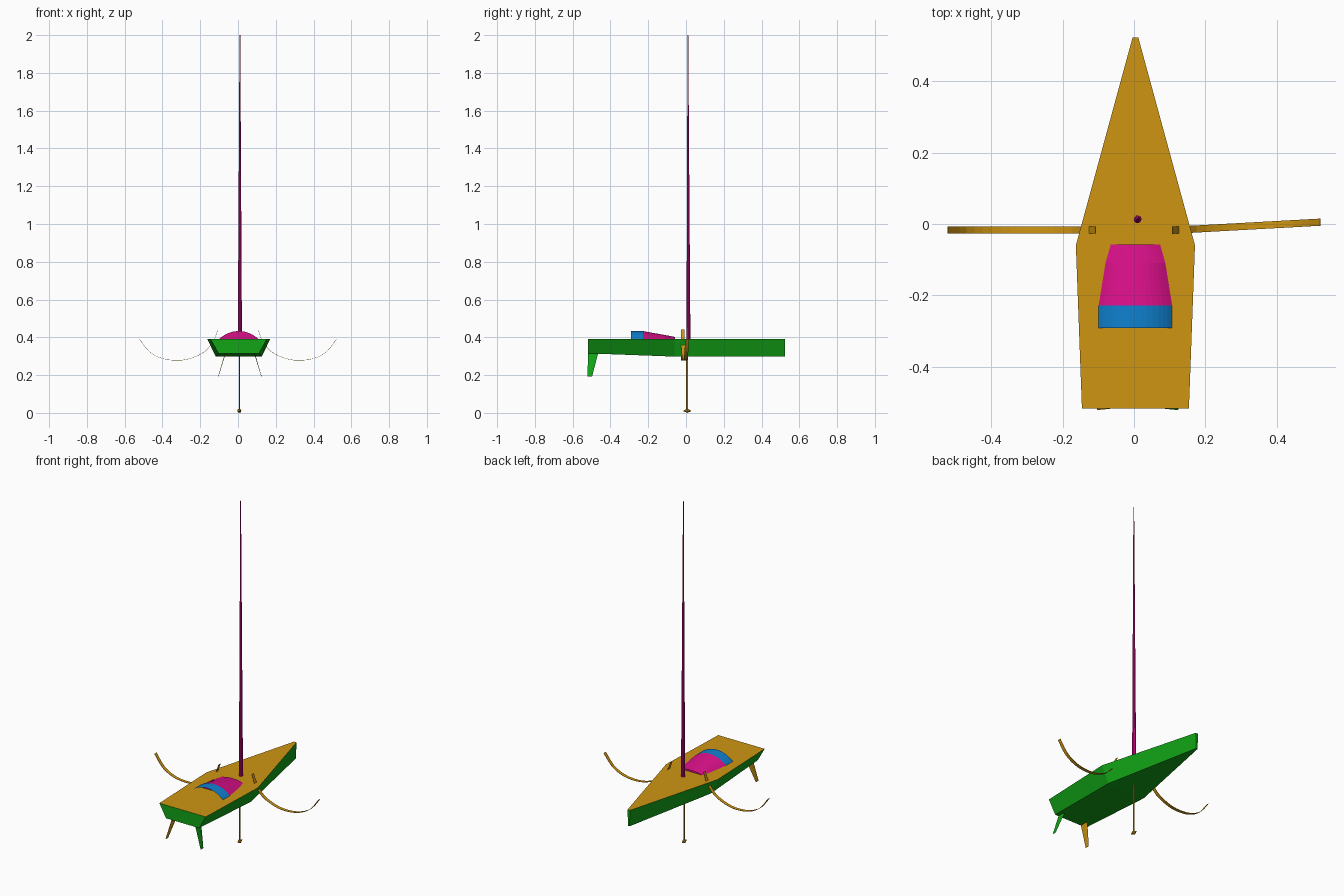
import bpy, bmesh, math
from mathutils import Vector

if "Cube" in bpy.data.objects:
    bpy.data.objects.remove(bpy.data.objects["Cube"])


def material(name, rgb):
    m = bpy.data.materials.new(name)
    m.diffuse_color = (*rgb, 1)
    m.use_nodes = True
    m.node_tree.nodes["Principled BSDF"].inputs["Base Color"].default_value = m.diffuse_color
    return m


GOLD = material("gold", (0.62, 0.30, 0.006))
GREEN = material("green", (0.006, 0.37, 0.008))
PINK = material("pink", (0.70, 0.005, 0.25))
BLUE = material("blue", (0.005, 0.22, 0.63))
CX = 0.004  # hull centre line


def build(name, verts, faces, *mats):
    me = bpy.data.meshes.new(name)
    me.from_pydata(verts, [], faces)
    bm = bmesh.new()
    bm.from_mesh(me)
    bmesh.ops.recalc_face_normals(bm, faces=bm.faces)
    bm.to_mesh(me)
    bm.free()
    for m in mats:
        me.materials.append(m)
    ob = bpy.data.objects.new(name, me)
    bpy.context.collection.objects.link(ob)
    return ob


def loft(name, rings, *mats, closed=True):
    """Skin equal-length rings; closed rings are also capped."""
    n = len(rings[0])
    verts = [p for r in rings for p in r]
    faces = []
    for i in range(len(rings) - 1):
        for j in range(n if closed else n - 1):
            k = (j + 1) % n
            faces.append((i * n + j, i * n + k, (i + 1) * n + k, (i + 1) * n + j))
    if closed:
        faces += [tuple(range(n)), tuple(range((len(rings) - 1) * n, len(rings) * n))]
    return build(name, verts, faces, *mats)


def circle(x, y, z, rx, ry, n):
    return [(x + rx * math.cos(math.tau * i / n), y + ry * math.sin(math.tau * i / n), z)
            for i in range(n)]


# hull: stations of (y, deck half width, bottom half width, bottom z), deck faces gold
stations = [(-0.518, 0.150, 0.107, 0.315), (-0.06, 0.167, 0.122, 0.298), (0.523, 0.008, 0.005, 0.298)]
hull = loft("hull", [[(CX - t, y, 0.392), (CX + t, y, 0.392), (CX + b, y, z), (CX - b, y, z)]
                     for y, t, b, z in stations], GREEN, GOLD)
for p in hull.data.polygons:
    p.material_index = 1 if p.normal.z > 0.5 else 0


# cabin roof: low arch sections, blue open hood behind
def arch(y, half, height, n=14):
    r = (half * half + height * height) / (2 * height)
    a = math.asin(half / r)
    return [(CX + r * math.sin(t), y, 0.392 + height - r + r * math.cos(t))
            for t in (-a + 2 * a * i / n for i in range(n + 1))]


loft("cabin_roof", [arch(-0.228, 0.103, 0.041), arch(-0.11, 0.084, 0.020), arch(-0.057, 0.069, 0.010)], PINK)
loft("cabin_hood", [arch(-0.292, 0.103, 0.041), arch(-0.228, 0.103, 0.041)], BLUE, closed=False)

# mast
loft("mast", [circle(0.010, 0.013, 0.39, 0.011, 0.011, 10),
              circle(0.010, 0.010, 2.0, 0.002, 0.002, 10)], PINK)

# keel fin and bulb
loft("keel_fin", [circle(0.007, 0.006, 0.012, 0.003, 0.005, 8),
                  circle(0.007, 0.006, 0.30, 0.003, 0.005, 8)], GOLD)
loft("keel_bulb", [[(0.007 + r * math.cos(a), y, 0.011 + r * math.sin(a))
                    for a in (math.tau * i / 8 for i in range(8))]
                   for y, r in ((-0.013, 0.002), (0.006, 0.011), (0.027, 0.002))], GOLD)

# curved side foils: thin blades along a spline through the hull
path = [(0.107, 0.44), (0.128, 0.385), (0.175, 0.325), (0.25, 0.289), (0.32, 0.278),
        (0.40, 0.288), (0.47, 0.325), (0.522, 0.392)]


def smooth(pts, steps=3):
    out = []
    for i in range(len(pts) - 1):
        a, b, c, d = [Vector(pts[min(max(i + k, 0), len(pts) - 1)]) for k in (-1, 0, 1, 2)]
        for s in range(steps):
            t = s / steps
            out.append(b + (c - a) * t / 2 + (2 * a - 5 * b + 4 * c - d) * t * t / 2
                       + (3 * b - a - 3 * c + d) * t ** 3 / 2)
    return out + [Vector(pts[-1])]


def foil(name, side, slope):
    pts, rings = smooth(path), []
    for i, p in enumerate(pts):
        d = (pts[min(i + 1, len(pts) - 1)] - pts[max(i - 1, 0)]).normalized()
        n = Vector((-d.y, d.x)) * 0.0008
        y = -0.017 + slope * (p.x - 0.12)
        rings.append([(side * (p.x + s * n.x), y + w, p.y + s * n.y)
                      for s, w in ((1, -0.010), (1, 0.010), (-1, 0.010), (-1, -0.010))])
    loft(name, rings, GOLD)


foil("left_foil", -1, 0.0)
foil("right_foil", 1, 0.055)

# twin rudders splayed outwards
for name, side, mat in (("left_rudder", -1, GOLD), ("right_rudder", 1, GREEN)):
    rings = []
    for off, z, y0, y1, t in ((0.076, 0.32, -0.518, -0.464, 0.002), (0.114, 0.193, -0.522, -0.497, 0.001)):
        x, ym = 0.010 + side * off, y0 + (y1 - y0) * 0.6
        rings.append([(x, y0, z), (x + t, ym, z), (x, y1, z), (x - t, ym, z)])
    loft(name, rings, mat)
